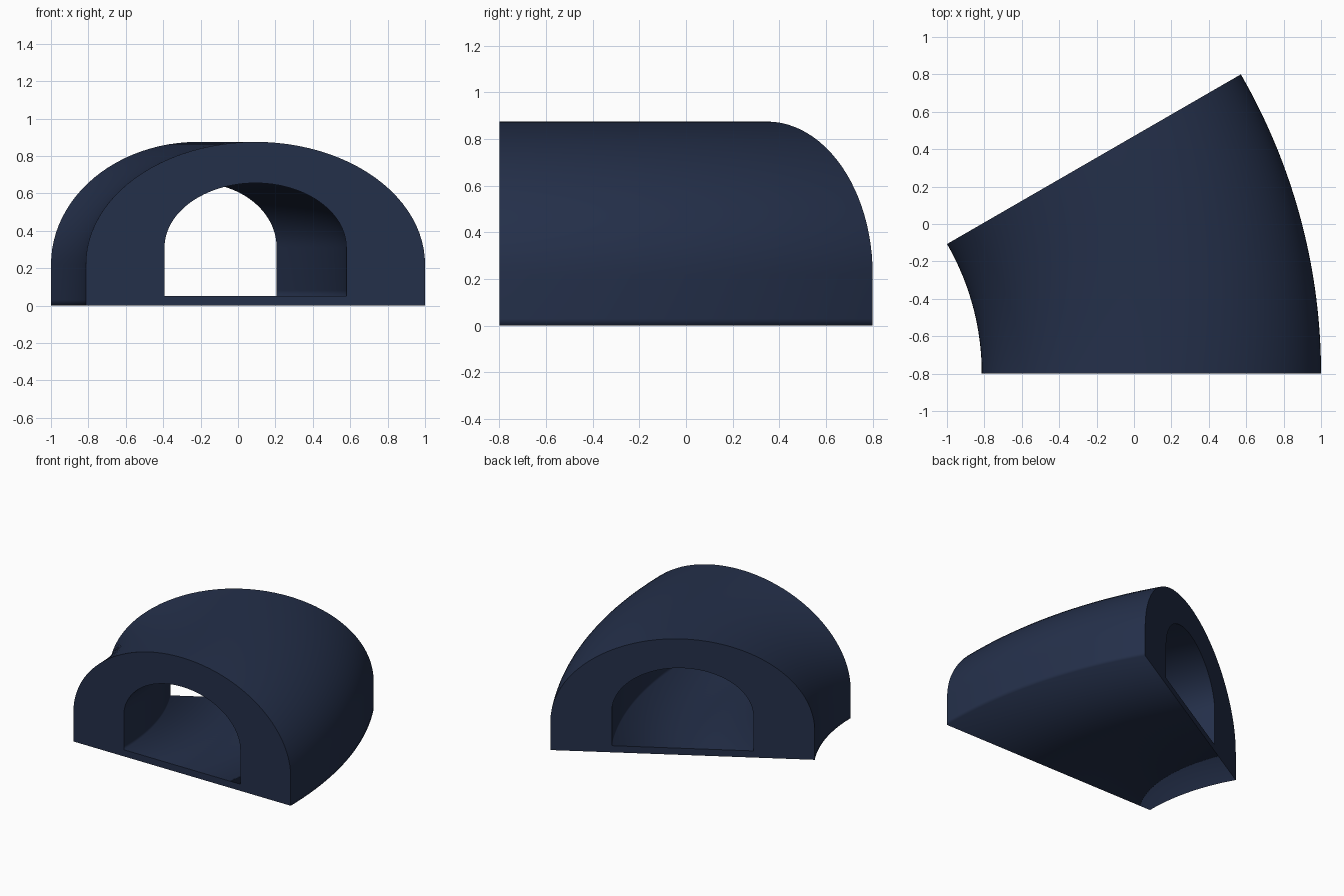
import bpy
import bmesh
from math import cos, sin, pi, radians

cube = bpy.data.objects.get("Cube")
if cube:
    bpy.data.objects.remove(cube)

PIVOT_X, PIVOT_Y = -2.2, -0.8
MID_RADIUS = 2.293
SWEEP = radians(30)
STEPS, ARC = 32, 48

navy = bpy.data.materials.new("dark navy")
navy.use_nodes = True
colour = (0.0176, 0.0290, 0.0685, 1)
navy.diffuse_color = colour
navy.node_tree.nodes["Principled BSDF"].inputs["Base Color"].default_value = colour


def arch_profile(half_width, floor, spring, top):
    """Closed arch: flat floor, short straight walls, elliptical crown."""
    walls = (floor, floor + 0.03)
    pts = [(half_width, z) for z in walls]
    for i in range(ARC + 1):
        a = pi * i / ARC
        pts.append((half_width * cos(a), spring + (top - spring) * sin(a)))
    pts += [(-half_width, z) for z in reversed(walls)]
    return pts


def sweep(bm, profile):
    """Place the profile at each step around the bend."""
    rings = []
    for s in range(STEPS + 1):
        t = SWEEP * s / STEPS
        rings.append([bm.verts.new((PIVOT_X + (MID_RADIUS + u) * cos(t),
                                    PIVOT_Y + (MID_RADIUS + u) * sin(t), z))
                      for u, z in profile])
    return rings


def skin(bm, ring_a, ring_b, smooth=True):
    """Join two matching closed rings with quads."""
    n = len(ring_a)
    for i in range(n):
        j = (i + 1) % n
        face = bm.faces.new((ring_a[i], ring_a[j], ring_b[j], ring_b[i]))
        face.smooth = smooth


bm = bmesh.new()
outer = sweep(bm, arch_profile(0.907, 0, 0.22, 0.875))
inner = sweep(bm, arch_profile(0.486, 0.05, 0.31, 0.655))

# Outer shell and tunnel lining
for rings in (outer, inner):
    for a, b in zip(rings, rings[1:]):
        skin(bm, a, b)

# Flat end faces around the openings
for end in (0, -1):
    skin(bm, outer[end], inner[end], smooth=False)

bmesh.ops.recalc_face_normals(bm, faces=bm.faces)
for edge in bm.edges:
    if len({f.smooth for f in edge.link_faces}) == 2:
        edge.smooth = False

mesh = bpy.data.meshes.new("curved_tunnel")
bm.to_mesh(mesh)
bm.free()
mesh.materials.append(navy)
tunnel = bpy.data.objects.new("curved_tunnel", mesh)
bpy.context.collection.objects.link(tunnel)
